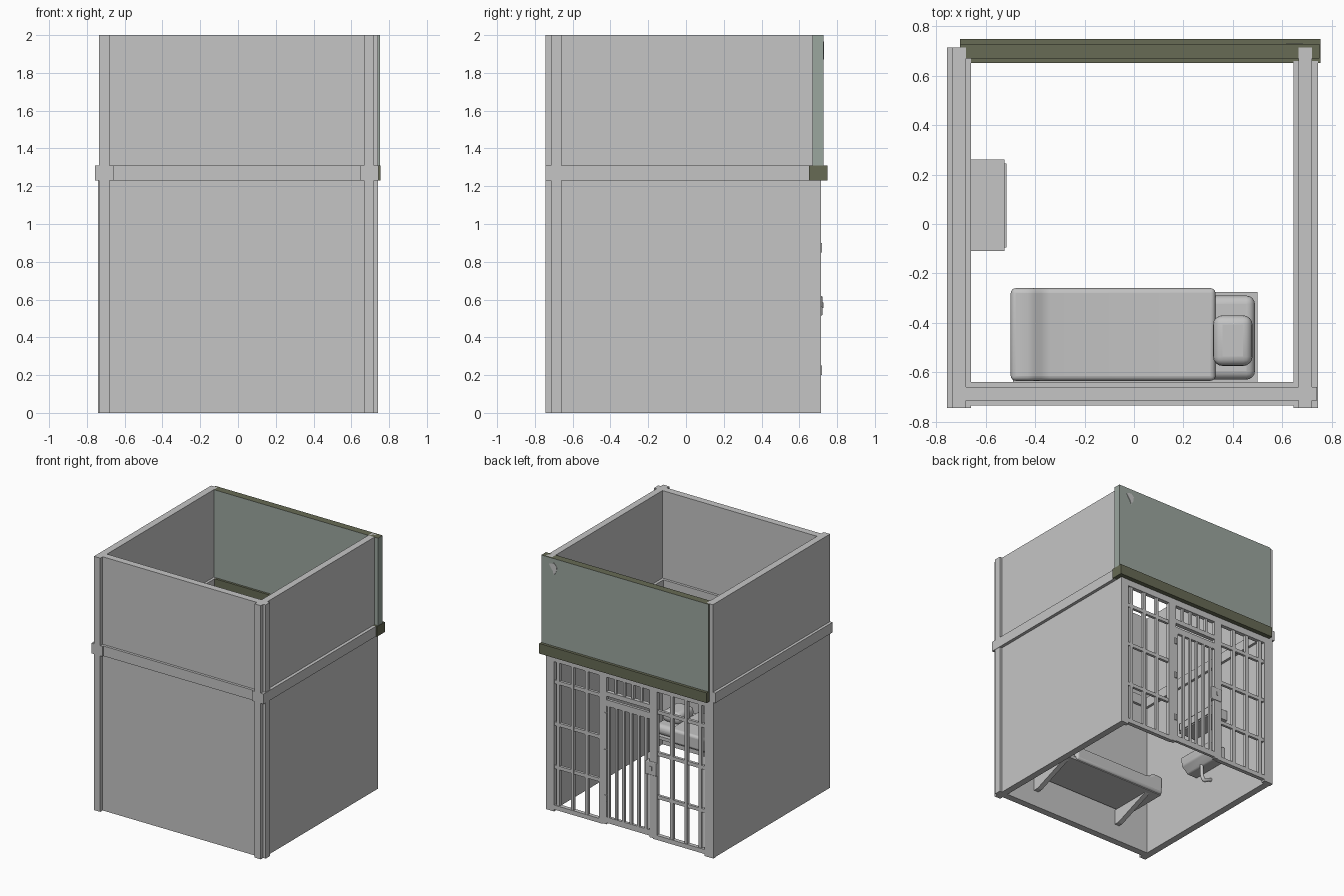
import bpy, bmesh, math
from mathutils import Vector

if "Cube" in bpy.data.objects:
    bpy.data.objects.remove(bpy.data.objects["Cube"])


def material(name, rgb):
    m = bpy.data.materials.new(name)
    m.diffuse_color = (*rgb, 1)
    m.use_nodes = True
    m.node_tree.nodes["Principled BSDF"].inputs["Base Color"].default_value = m.diffuse_color
    return m


GREY = material("concrete grey", (0.56, 0.56, 0.56))
GLASS = material("green grey glass", (0.33, 0.385, 0.345))
OLIVE = material("dark olive", (0.135, 0.145, 0.09))


def finish(name, bm, mat, bevel=0.0, segments=4):
    me = bpy.data.meshes.new(name)
    bmesh.ops.recalc_face_normals(bm, faces=bm.faces)
    bm.to_mesh(me)
    bm.free()
    ob = bpy.data.objects.new(name, me)
    bpy.context.collection.objects.link(ob)
    me.materials.append(mat)
    if bevel:
        mod = ob.modifiers.new("rounding", 'BEVEL')
        mod.width, mod.segments = bevel, segments
        bpy.context.view_layer.objects.active = ob
        ob.select_set(True)
        bpy.ops.object.shade_smooth_by_angle(angle=math.radians(40))
        ob.select_set(False)
    return ob


def boxes(name, items, mat=GREY, bevel=0.0):
    """Each item is x0, x1, y0, y1, z0, z1."""
    bm = bmesh.new()
    for x0, x1, y0, y1, z0, z1 in items:
        vs = bmesh.ops.create_cube(bm, size=1)["verts"]
        for v in vs:
            v.co = Vector((x0 + (v.co.x + .5) * (x1 - x0),
                           y0 + (v.co.y + .5) * (y1 - y0),
                           z0 + (v.co.z + .5) * (z1 - z0)))
    return finish(name, bm, mat, bevel)


def prism(name, points, axis, a, b, mat=GREY, bevel=0.0):
    """Extrude a 2D profile along axis 'x' (points y,z) or 'y' (points x,z)."""
    bm = bmesh.new()
    co = (lambda p, t: (t, p[0], p[1])) if axis == 'x' else (lambda p, t: (p[0], t, p[1]))
    f = bm.faces.new([bm.verts.new(co(p, a)) for p in points])
    g = bmesh.ops.extrude_face_region(bm, geom=[f])["geom"]
    d = Vector((b - a, 0, 0)) if axis == 'x' else Vector((0, b - a, 0))
    bmesh.ops.translate(bm, vec=d, verts=[v for v in g if isinstance(v, bmesh.types.BMVert)])
    return finish(name, bm, mat, bevel)


# Walls
boxes("left_wall", [(-.735, -.68, -.715, .715, 0, 2)])
boxes("right_wall", [(.667, .72, -.715, .715, 0, 2)])
boxes("front_wall", [(-.70, .70, -.715, -.66, 0, 2)])

# Corner posts
boxes("front_left_post", [(-.735, -.68, -.745, -.64, 0, 2)])
boxes("front_right_post", [(.667, .72, -.745, -.64, 0, 2), (.645, .742, -.715, -.66, 0, 2)])

# Belt running round the three solid walls
boxes("wall_belt", [(-.757, -.66, -.745, .715, 1.23, 1.31), (.645, .745, -.745, .66, 1.23, 1.31),
                    (-.70, .70, -.735, -.64, 1.23, 1.31)])

# Back: olive belt and glass with an olive top edge
boxes("back_belt", [(-.705, .755, .652, .75, 1.23, 1.31)], OLIVE)
glass = boxes("back_glass", [(-.705, .752, .67, .728, 1.31, 2)], GLASS)
glass.data.materials.append(OLIVE)
for p in glass.data.polygons:
    if p.normal.z > .5 or p.normal.x < -.5:
        p.material_index = 1

# Small pale mark on the glass
prism("glass_mark", [(.685, 1.95), (.64, 1.965), (.615, 1.94), (.62, 1.905), (.64, 1.87),
                     (.65, 1.90), (.665, 1.92)], 'y', .727, .731)

# Grille frame
G0, G1 = .682, .714
boxes("grille_frame", [(.65, .72, G0, G1, 0, 1.23), (-.74, -.66, G0, G1, 0, 1.23),
                       (.195, .26, G0, G1, .02, 1.23), (-.245, -.18, G0, G1, .02, 1.23),
                       (-.68, .66, G0, G1, 1.18, 1.23),
                       (.23, .66, G0, G1, .015, .05), (-.68, -.21, G0, G1, .015, .05)])

# Side panels: vertical bars and cross rails
bars = []
for s in (1, -1):
    for x in (.37, .495, .62):
        bars.append((s * x - .013, s * x + .013, .685, .71, .03, 1.2))
    for z in (.35, .69, 1.02):
        bars.append((min(s * .23, s * .67), max(s * .23, s * .67), .687, .708, z - .014, z + .014))
boxes("side_bars", bars)

# Transom over the door
boxes("transom", [(-.2, .22, G0, G1, 1.03, 1.065)] +
      [(x - .01, x + .01, .687, .708, 1.04, 1.2) for x in (.12, .045, -.03, -.105)])

# Door
boxes("door", [(-.185, .2, .688, .71, .95, 1.0), (-.185, .2, .688, .71, .03, .075)] +
      [(x - .01, x + .01, .69, .709, .04, .98) for x in (.18, .115, .05, -.015, -.08, -.145)])
boxes("door_hinges", [(.19, .21, .70, .72, z, z + .05) for z in (.2, .56, .85)])

# Lock plate with keyhole boss
boxes("lock_box", [(-.245, -.15, .675, .722, .515, .62)], GREY, .006)
boxes("lock_boss", [(-.21, -.19, .72, .727, .555, .585)])

# Bed base and wall brackets
boxes("bed_base", [(-.49, .50, -.645, -.275, .25, .275)])
for i, x in enumerate((-.39, .39)):
    prism(f"bed_bracket_{i + 1}", [(-.66, .13), (-.62, .13), (-.31, .25), (-.66, .25)],
          'x', x - .02, x + .02)
boxes("mattress", [(-.48, .49, -.63, -.29, .27, .35)], GREY, .035)
boxes("pillow", [(.32, .48, -.575, -.37, .34, .43)], GREY, .038)

# Blanket with a raised foot end
prism("blanket", [(-.495, .255), (-.50, .40), (-.43, .405), (-.40, .395), (-.375, .375),
                  (-.34, .367), (.33, .367), (.33, .255)], 'y', -.635, -.26, GREY, .02)

# Wall cabinet and basin on the left wall
boxes("wall_cabinet", [(-.68, -.525, -.11, .262, .72, .80)])
boxes("cabinet_front", [(-.525, -.517, -.095, .245, .73, .79)])
prism("basin", [(-.68, .38), (-.59, .38), (-.535, .43), (-.525, .50), (-.68, .50)],
      'y', -.09, .24, GREY, .01)

# Basin drain pipe
cu = bpy.data.curves.new("drain_pipe", 'CURVE')
cu.dimensions = '3D'
cu.bevel_depth, cu.bevel_resolution = .014, 3
sp = cu.splines.new('NURBS')
pts = [(-.59, .39), (-.59, .32), (-.60, .27), (-.63, .27), (-.65, .29), (-.69, .30)]
sp.points.add(len(pts) - 1)
for p, (x, z) in zip(sp.points, pts):
    p.co = (x, .075, z, 1)
sp.use_endpoint_u = True
cu.materials.append(GREY)
bpy.context.collection.objects.link(bpy.data.objects.new("drain_pipe", cu))
